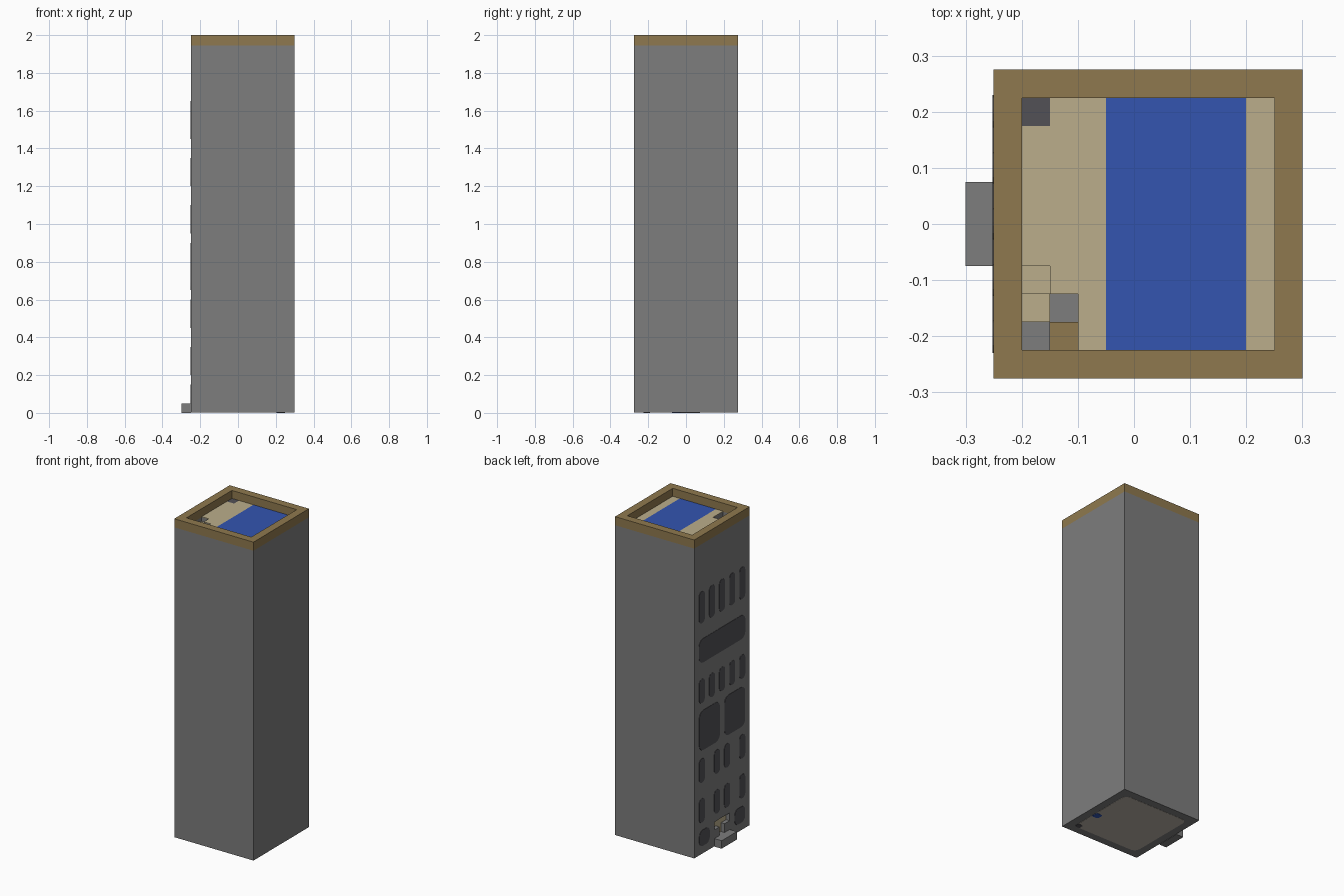
import bpy, bmesh

cube = bpy.data.objects.get("Cube")
if cube:
    bpy.data.objects.remove(cube, do_unlink=True)


def material(name, rgb):
    lin = [((c / 255 + 0.055) / 1.055) ** 2.4 for c in rgb] + [1]
    m = bpy.data.materials.new(name)
    m.use_nodes = True
    m.diffuse_color = lin
    m.node_tree.nodes["Principled BSDF"].inputs["Base Color"].default_value = lin
    return m


GREY = material("wall grey", (125, 125, 125))
BROWN = material("rim brown", (143, 121, 78))
SAND = material("deck sand", (187, 174, 139))
BLUE = material("pool blue", (51, 85, 176))
DARK = material("dark glass", (82, 81, 86))
TAUPE = material("base taupe", (188, 180, 168))


def box(name, mat, x, y, z, round_axis=None, radius=0.0):
    """Box from ranges; optionally rounds the edges running along one axis."""
    bm = bmesh.new()
    bmesh.ops.create_cube(bm, size=1)
    for v in bm.verts:
        for i, (lo, hi) in enumerate((x, y, z)):
            v.co[i] = hi if v.co[i] > 0 else lo
    if round_axis is not None:
        edges = [e for e in bm.edges
                 if abs((e.verts[0].co - e.verts[1].co)[round_axis]) > 1e-6]
        bmesh.ops.bevel(bm, geom=edges, offset=radius, segments=3,
                        profile=0.5, affect='EDGES')
    me = bpy.data.meshes.new(name)
    bm.to_mesh(me)
    bm.free()
    me.materials.append(mat)
    ob = bpy.data.objects.new(name, me)
    bpy.context.collection.objects.link(ob)
    return ob


def cut(target, *ranges):
    cutter = box("cutter", GREY, *ranges)
    cutter.hide_render = True
    cutter.hide_viewport = True
    cutter.display_type = 'WIRE'
    mod = target.modifiers.new("cut", 'BOOLEAN')
    mod.operation = 'DIFFERENCE'
    mod.solver = 'EXACT'
    mod.object = cutter


L, R, H = -0.25, 0.30, 0.275     # wall planes
DECK = 1.95

# Tower body with stairwell and T-shaped doorway
body = box("tower_body", GREY, (L, R), (-H, H), (0.002, DECK - 0.004))
WELL = 1.75
cut(body, (-0.2, -0.1), (-0.225, -0.125), (WELL, 2.1))
cut(body, (-0.2, -0.15), (-0.13, -0.075), (WELL, 2.1))
cut(body, (-0.3, -0.22), (-0.025, 0.025), (0.05, 0.155))
cut(body, (-0.3, -0.22), (-0.075, 0.075), (0.105, 0.154))
box("door_panel", SAND, (-0.225, -0.219), (-0.08, 0.08), (0.04, 0.16))
box("door_step", GREY, (-0.3, L), (-0.075, 0.075), (0, 0.05))

# Parapet rim
for side, x in (("right", (L, -0.2)), ("left", (0.25, R))):
    box("rim_" + side, BROWN, x, (-H, H), (DECK - 0.004, 2))
for side, y in (("front", (-H, -0.225)), ("back", (0.225, H))):
    box("rim_" + side, BROWN, (-0.2, 0.25), y, (DECK - 0.004, 2))

# Roof deck around the stairwell, with the pool
top = (DECK - 0.004, DECK)
box("pool", BLUE, (-0.05, 0.2), (-0.225, 0.225), top)
box("deck_left", SAND, (0.2, 0.25), (-0.225, 0.225), top)
box("deck_middle", SAND, (-0.1, -0.05), (-0.225, 0.225), top)
box("deck_inner", SAND, (-0.15, -0.1), (-0.125, 0.225), top)
box("deck_right", SAND, (-0.2, -0.15), (-0.075, 0.175), top)
box("deck_hatch", DARK, (-0.2, -0.15), (0.175, 0.225), top)

# Stairs winding down into the well
steps = [(0, 2, SAND), (0, 1, SAND), (0, 0, GREY), (1, 0, BROWN), (1, 1, GREY)]
for i, (cx, cy, mat) in enumerate(steps):
    x, y = -0.2 + 0.05 * cx, -0.225 + 0.05 * cy
    box("stair_%d" % (i + 1), mat, (x, x + 0.05), (y, y + 0.05),
        (WELL, DECK - 0.03 * (i + 1)))


# Windows on the entrance side
def window(y, width, z0, z1, radius):
    box("window", DARK, (L - 0.002, L + 0.005),
        (y - width / 2, y + width / 2), (z0, z1), 0, radius)


five = (-0.2, -0.1, 0, 0.1, 0.2)
four = (-0.2, -0.05, 0.05, 0.2)
for ys, z0, z1 in ((five, 1.45, 1.65), (five, 0.95, 1.1),
                   (four, 0.45, 0.6), (four, 0.2, 0.35)):
    for y in ys:
        window(y, 0.056, z0, z1, 0.024)
window(0, 0.46, 1.2, 1.35, 0.04)
for s in (-1, 1):
    window(s * 0.125, 0.205, 0.65, 0.9, 0.04)
    window(s * 0.175, 0.105, 0.05, 0.15, 0.035)

# Underside panel with small inlays
box("base_panel", TAUPE, (-0.2, 0.25), (-0.225, 0.225), (0.001, 0.008), 2, 0.035)
box("base_blue_inlay", BLUE, (0.205, 0.25), (-0.075, -0.03), (0, 0.007), 2, 0.01)
box("base_dark_inlay", DARK, (0.215, 0.25), (-0.225, -0.19), (0, 0.007), 2, 0.01)
